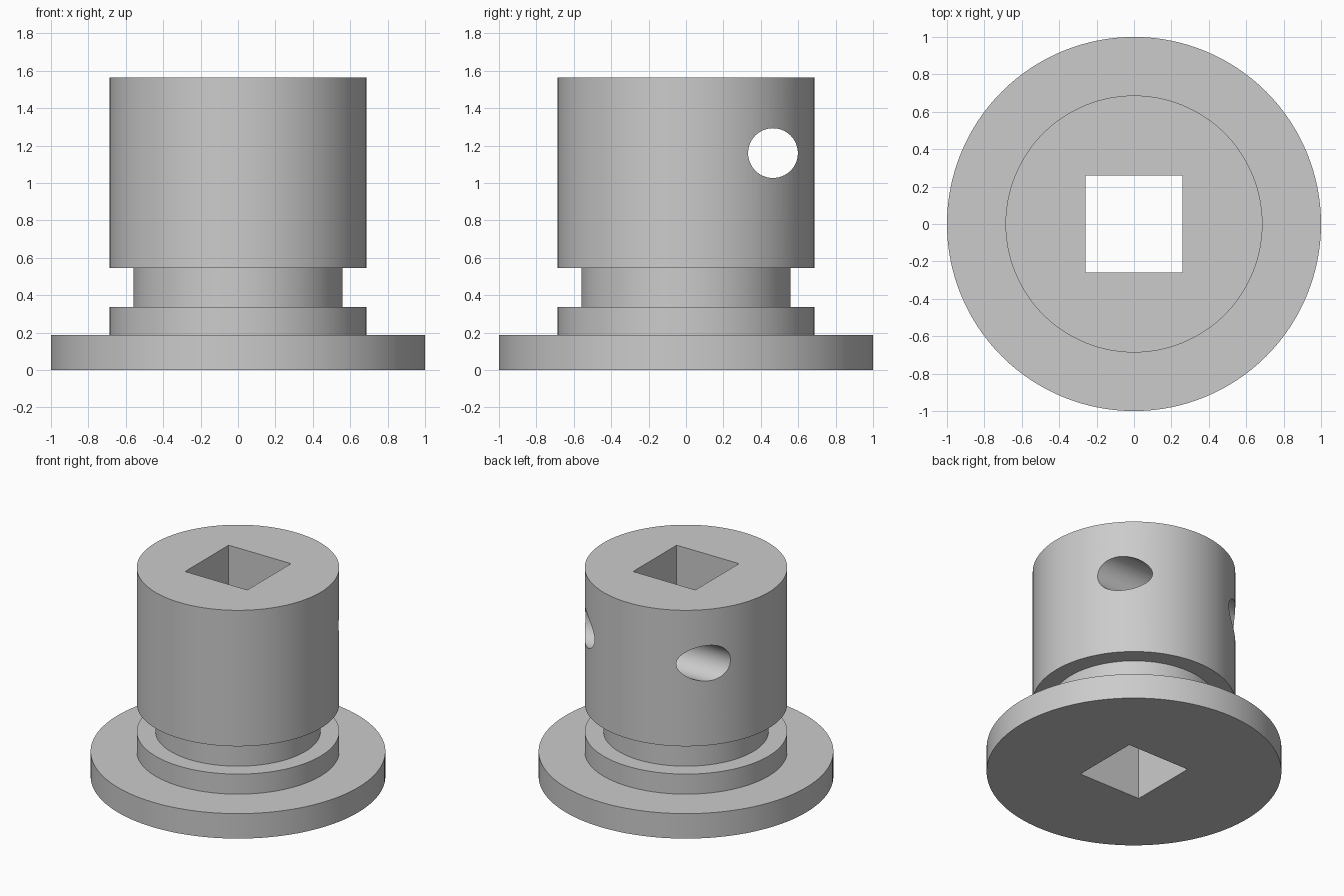
import bpy
import bmesh
from math import cos, sin, tau, radians

cube = bpy.data.objects.get("Cube")
if cube:
    bpy.data.objects.remove(cube)

grey = bpy.data.materials.new("plain grey")
grey.use_nodes = True
colour = (0.6, 0.6, 0.6, 1)
grey.diffuse_color = colour
grey.node_tree.nodes["Principled BSDF"].inputs["Base Color"].default_value = colour

SEGMENTS = 128


def lathe(name, profile):
    """Turn (radius, height) points around z and cap both ends."""
    bm = bmesh.new()
    angles = [tau * i / SEGMENTS for i in range(SEGMENTS)]
    rings = [[bm.verts.new((r * cos(a), r * sin(a), z)) for a in angles]
             for r, z in profile]
    for low, high in zip(rings, rings[1:]):
        for i in range(SEGMENTS):
            j = (i + 1) % SEGMENTS
            bm.faces.new((low[i], low[j], high[j], high[i]))
    bm.faces.new(rings[0][::-1])
    bm.faces.new(rings[-1])
    mesh = bpy.data.meshes.new(name)
    bm.to_mesh(mesh)
    bm.free()
    mesh.materials.append(grey)
    obj = bpy.data.objects.new(name, mesh)
    bpy.context.collection.objects.link(obj)
    return obj


def cut(target, cutter):
    """Subtract the cutter from the target and discard it."""
    cutter.hide_render = True
    cutter.data.materials.append(grey)
    mod = target.modifiers.new("cut", "BOOLEAN")
    mod.operation = "DIFFERENCE"
    mod.solver = "EXACT"
    mod.object = cutter
    bpy.ops.object.select_all(action="DESELECT")
    target.select_set(True)
    bpy.context.view_layer.objects.active = target
    bpy.ops.object.modifier_apply(modifier=mod.name)
    bpy.data.objects.remove(cutter)


# Flange, collar, groove and barrel in one turned body
flange, barrel, groove, top = 1.0, 0.687, 0.56, 1.563
body = lathe("flanged_hub", [
    (flange, 0), (flange, 0.187),
    (barrel, 0.187), (barrel, 0.337),
    (groove, 0.337), (groove, 0.545),
    (barrel, 0.545), (barrel, top)])

# Square bore through the full height
bpy.ops.mesh.primitive_cube_add(size=1, location=(0, 0, top / 2))
bore = bpy.context.object
bore.name = "square_bore_cutter"
bore.scale = (0.516, 0.516, 2)
cut(body, bore)

# Round cross hole along x, behind the bore
bpy.ops.mesh.primitive_cylinder_add(
    vertices=64, radius=0.133, depth=3,
    location=(0, 0.465, 1.16), rotation=(0, radians(90), 0))
hole = bpy.context.object
hole.name = "cross_hole_cutter"
cut(body, hole)

bpy.ops.object.shade_smooth_by_angle(angle=radians(30))
